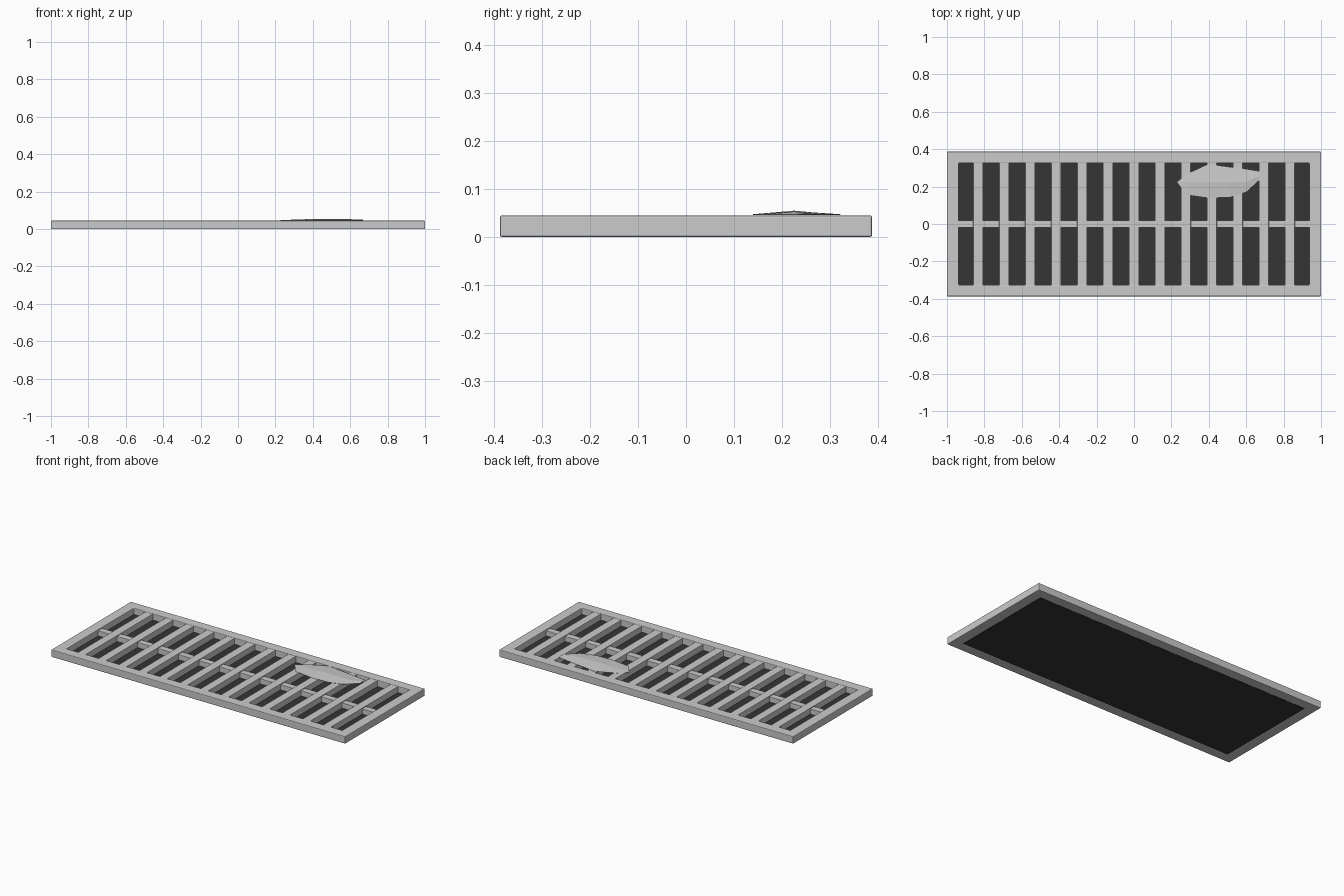
import bpy, bmesh

if "Cube" in bpy.data.objects:
    bpy.data.objects.remove(bpy.data.objects["Cube"])

HX, HY, H = 1.0, 0.387, 0.045      # outer half sizes, height
IX, IY = 0.937, 0.326              # inner opening half sizes


def finish(name, bm, bevel=0.0):
    bmesh.ops.recalc_face_normals(bm, faces=bm.faces)
    me = bpy.data.meshes.new(name)
    bm.to_mesh(me)
    bm.free()
    ob = bpy.data.objects.new(name, me)
    bpy.context.collection.objects.link(ob)
    if bevel:
        mod = ob.modifiers.new("bevel", 'BEVEL')
        mod.width, mod.segments = bevel, 2
    return ob


def box(name, x0, x1, y0, y1, z0, z1, bevel=0.0):
    bm = bmesh.new()
    bmesh.ops.create_cube(bm, size=1)
    for v in bm.verts:
        v.co = ((x0 + x1) / 2 + v.co.x * (x1 - x0),
                (y0 + y1) / 2 + v.co.y * (y1 - y0),
                (z0 + z1) / 2 + v.co.z * (z1 - z0))
    return finish(name, bm, bevel)


# Rectangular outer frame as one ring
bm = bmesh.new()
corners = [(-1, -1), (1, -1), (1, 1), (-1, 1)]
loops = [[bm.verts.new((sx * a, sy * b, z)) for sx, sy in corners]
         for a, b, z in [(HX, HY, 0), (HX, HY, H), (IX, IY, H), (IX, IY, 0)]]
for k in range(4):
    p, q = loops[k], loops[(k + 1) % 4]
    for i in range(4):
        j = (i + 1) % 4
        bm.faces.new((p[i], p[j], q[j], q[i]))
finish("outer_frame", bm, 0.004)

# Cross slats
for i in range(13):
    x = (i - 6) * 0.139
    box(f"slat_{i + 1}", x - 0.026, x + 0.026, -IY - 0.005, IY + 0.005, 0.001, 0.043, 0.002)

# Long centre bar, slightly lower than the slats
box("centre_bar", -IX - 0.005, IX + 0.005, -0.02, 0.02, 0.001, 0.038, 0.002)

# Dark backing panel under the openings
panel = box("dark_panel", -IX, IX, -IY, IY, 0.0, 0.006)
mat = bpy.data.materials.new("dark")
mat.diffuse_color = (0.035, 0.035, 0.035, 1)
mat.use_nodes = True
mat.node_tree.nodes["Principled BSDF"].inputs["Base Color"].default_value = mat.diffuse_color
panel.data.materials.append(mat)

# Fallen leaf: stations of x, lower y, ridge y, upper y, ridge z
stations = [(0.283, 0.155, 0.225, 0.268, 0.049),
            (0.396, 0.139, 0.225, 0.321, 0.053),
            (0.513, 0.142, 0.225, 0.305, 0.054),
            (0.600, 0.170, 0.225, 0.294, 0.052),
            (0.668, 0.232, 0.255, 0.283, 0.049)]
bm = bmesh.new()
tip = bm.verts.new((0.228, 0.224, 0.047))
prev = None
for x, lo, mid, hi, z in stations:
    row = [bm.verts.new(c) for c in ((x, lo, 0.0465), (x, mid, z), (x, hi, 0.0465))]
    for k in range(2):
        if prev:
            bm.faces.new((prev[k], row[k], row[k + 1], prev[k + 1]))
        else:
            bm.faces.new((tip, row[k], row[k + 1]))
    prev = row
leaf = finish("leaf", bm)
solid = leaf.modifiers.new("thickness", 'SOLIDIFY')
solid.thickness, solid.offset = 0.0015, 0
